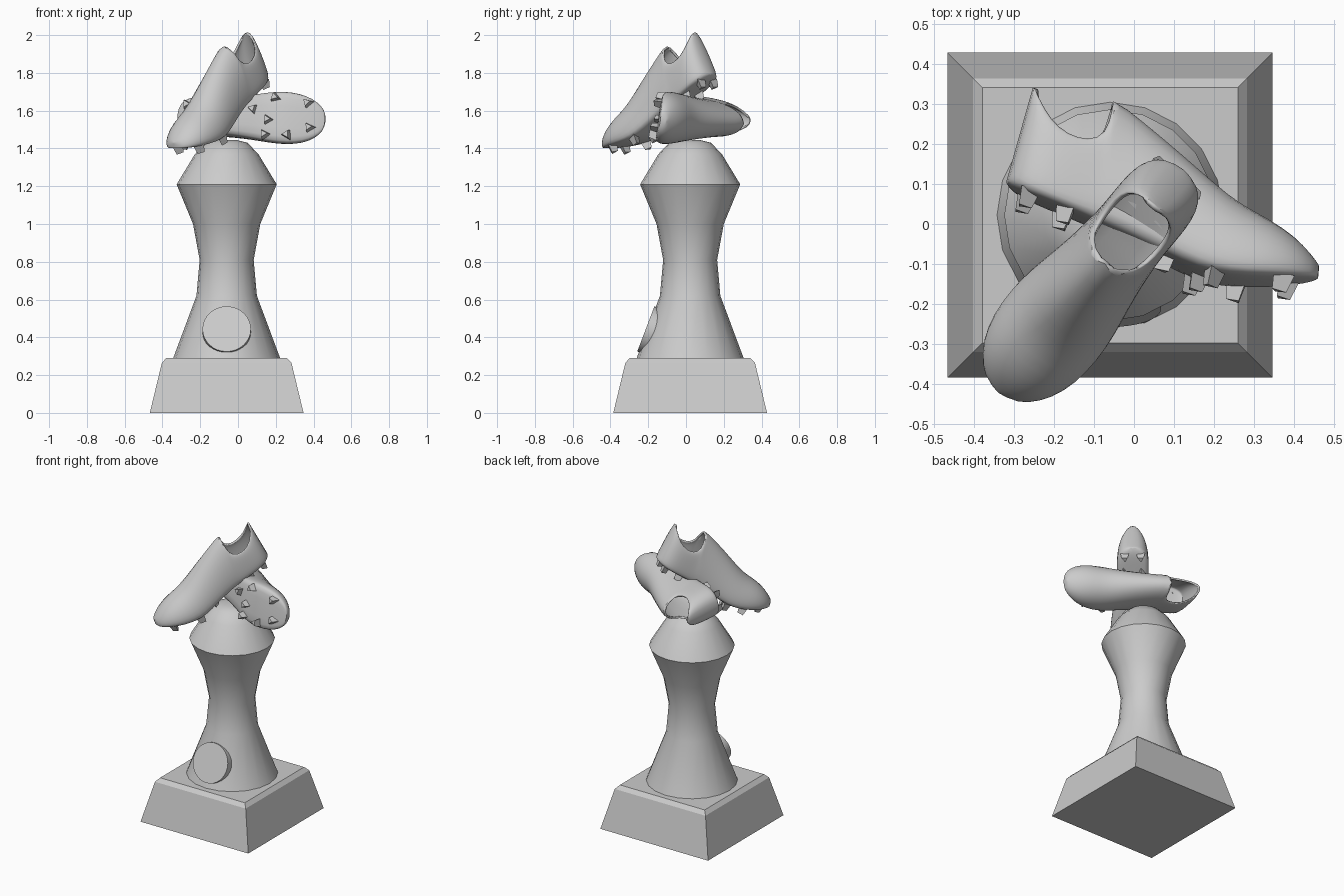
import bpy, bmesh, math
from mathutils import Matrix, Vector

cube = bpy.data.objects.get("Cube")
if cube:
    bpy.data.objects.remove(cube, do_unlink=True)

grey = bpy.data.materials.new("plain_grey")
grey.use_nodes = True
grey.diffuse_color = (0.6, 0.6, 0.6, 1)
grey.node_tree.nodes["Principled BSDF"].inputs["Base Color"].default_value = (0.6, 0.6, 0.6, 1)

CENTRE = Vector((-0.06, 0.022, 0))


def finish(bm, name, matrix=Matrix(), smooth=None):
    """Turn a bmesh into a named object with the grey material."""
    bmesh.ops.recalc_face_normals(bm, faces=bm.faces[:])
    mesh = bpy.data.meshes.new(name)
    bm.to_mesh(mesh)
    bm.free()
    mesh.materials.append(grey)
    ob = bpy.data.objects.new(name, mesh)
    bpy.context.collection.objects.link(ob)
    ob.matrix_world = matrix
    if smooth:
        bpy.ops.object.select_all(action='DESELECT')
        ob.select_set(True)
        bpy.context.view_layer.objects.active = ob
        bpy.ops.object.shade_smooth_by_angle(angle=math.radians(smooth))
    return ob


def turned(name, profile, sides, turn=0, smooth=None):
    """Stack rings of (radius, height) into a capped solid."""
    bm = bmesh.new()
    rings = []
    for r, z in profile:
        angles = [2 * math.pi * k / sides + turn for k in range(sides)]
        rings.append([bm.verts.new((r * math.cos(a), r * math.sin(a), z)) for a in angles])
    for low, high in zip(rings, rings[1:]):
        for k in range(sides):
            n = (k + 1) % sides
            bm.faces.new((low[k], low[n], high[n], high[k]))
    bm.faces.new(rings[0])
    bm.faces.new(rings[-1])
    return finish(bm, name, Matrix.Translation(CENTRE), smooth)


# Square plinth with a chamfered top edge
q = math.sqrt(2)
turned("plinth", [(0.407 * q, 0), (0.343 * q, 0.265), (0.32 * q, 0.29)], 4, math.pi / 4)

# Waisted column with a domed cap
turned("column", [(0.285, 0.285), (0.16, 0.62), (0.143, 0.81), (0.178, 1.0), (0.265, 1.21),
                  (0.168, 1.37), (0.11, 1.43), (0.05, 1.445)], 20, 0, 35)

# Round plaque leaning against the column
bm = bmesh.new()
bmesh.ops.create_cone(bm, cap_ends=True, segments=32, radius1=0.128, radius2=0.128, depth=0.07)
lean = math.atan2(0.125, 0.33)
finish(bm, "plaque", Matrix.Translation((-0.06, -0.18, 0.432))
       @ Matrix.Rotation(math.pi / 2 - lean, 4, 'X'), 40)

# Boot stations: sole x, top x, sole z, top z, half width, opening fraction
STATIONS = [
    (-0.005, 0.0, 0.015, 0.265, 0.04, 0.5),
    (0.02, 0.02, 0.0, 0.235, 0.075, 0.6),
    (0.06, 0.06, -0.008, 0.185, 0.095, 0.78),
    (0.11, 0.11, -0.015, 0.158, 0.1, 0.85),
    (0.17, 0.165, -0.022, 0.156, 0.1, 0.85),
    (0.22, 0.205, -0.03, 0.185, 0.1, 0.75),
    (0.25, 0.205, -0.035, 0.26, 0.102, 0.4),
    (0.275, 0.205, -0.04, 0.295, 0.104, 0),
    (0.33, 0.28, -0.048, 0.262, 0.108, 0),
    (0.42, 0.4, -0.068, 0.205, 0.12, 0),
    (0.51, 0.5, -0.088, 0.152, 0.135, 0),
    (0.59, 0.58, -0.085, 0.115, 0.142, 0),
    (0.67, 0.66, -0.066, 0.098, 0.137, 0),
    (0.74, 0.73, -0.045, 0.072, 0.115, 0),
    (0.79, 0.78, -0.027, 0.04, 0.078, 0),
    (0.815, 0.81, -0.015, 0.015, 0.04, 0)]
# Half cross-section from the top down to the sole edge: width, height
SECTION = [(0, 1), (0.35, 0.95), (0.7, 0.77), (0.92, 0.5), (1, 0.25), (0.97, 0.08), (0.86, 0)]
# Stud positions along and across the sole
STUDS = [(0.55, -0.1), (0.43, -0.035), (0.52, 0.02), (0.51, 0.1), (0.63, 0.095),
         (0.72, -0.085), (0.74, 0.045), (0.05, -0.05), (0.05, 0.05), (0.16, -0.055), (0.16, 0.055)]


def sole_height(x):
    for a, b in zip(STATIONS, STATIONS[1:]):
        if a[0] <= x <= b[0]:
            return a[2] + (b[2] - a[2]) * (x - a[0]) / (b[0] - a[0])
    return 0


def boot(name, origin, forward, up, side):
    """Loft a boot with an open collar, then add its studs."""
    f = Vector(forward).normalized()
    u = Vector(up)
    u = (u - f * u.dot(f)).normalized()
    pose = Matrix((f, u.cross(f), u)).transposed().to_4x4()
    pose.translation = Vector(origin)

    bm = bmesh.new()
    rows = []
    for xb, xt, zb, zt, w, opening in STATIONS:
        half = []
        for k, (a, h) in enumerate(SECTION):
            if k < 4:
                a = opening + (1 - opening) * a
            half.append((xb + (xt - xb) * h, w * a, zb + (zt - zb) * h))
        ring = half + [(xb, 0, zb)] + [(x, -y, z) for x, y, z in reversed(half)]
        rows.append([bm.verts.new(p) for p in ring])
    last = len(rows[0]) - 1
    for a, b in zip(rows, rows[1:]):
        for j in range(last):
            bm.faces.new((a[j], a[j + 1], b[j + 1], b[j]))
    # Heel and toe ends
    for row in (rows[0], rows[-1]):
        for j in range(last // 2):
            quad = (row[j], row[j + 1], row[last - j - 1], row[last - j])
            bm.faces.new(list(dict.fromkeys(quad)))
    bmesh.ops.remove_doubles(bm, verts=bm.verts[:], dist=0.0005)
    ob = finish(bm, name, pose, 75)
    ob.modifiers.new("rounding", 'SUBSURF').levels = 1
    ob.modifiers["rounding"].render_levels = 1
    wall = ob.modifiers.new("wall", 'SOLIDIFY')
    wall.thickness = 0.012
    wall.offset = -1

    # Tapered three-sided studs
    bm = bmesh.new()
    for x, y in STUDS:
        spot = Matrix.Translation((x, y * side, sole_height(x) - 0.012))
        bmesh.ops.create_cone(bm, cap_ends=True, segments=3, radius1=0.022, radius2=0.032,
                              depth=0.046, matrix=spot @ Matrix.Rotation(x * 9, 4, 'Z'))
    finish(bm, name + "_studs", pose)


# Upper boot stands nose down; lower boot lies on its side
pitch = math.radians(26.6)
c, s = math.cos(pitch), math.sin(pitch)
boot("upper_boot", (0.126, 0.139, 1.779), (-0.64 * c, -0.77 * c, -s), (0, 0, 1), -1)
boot("lower_boot", (-0.32, 0.09, 1.585), (0.965, -0.26, -0.05), (0.26, 0.95, -0.16), 1)
